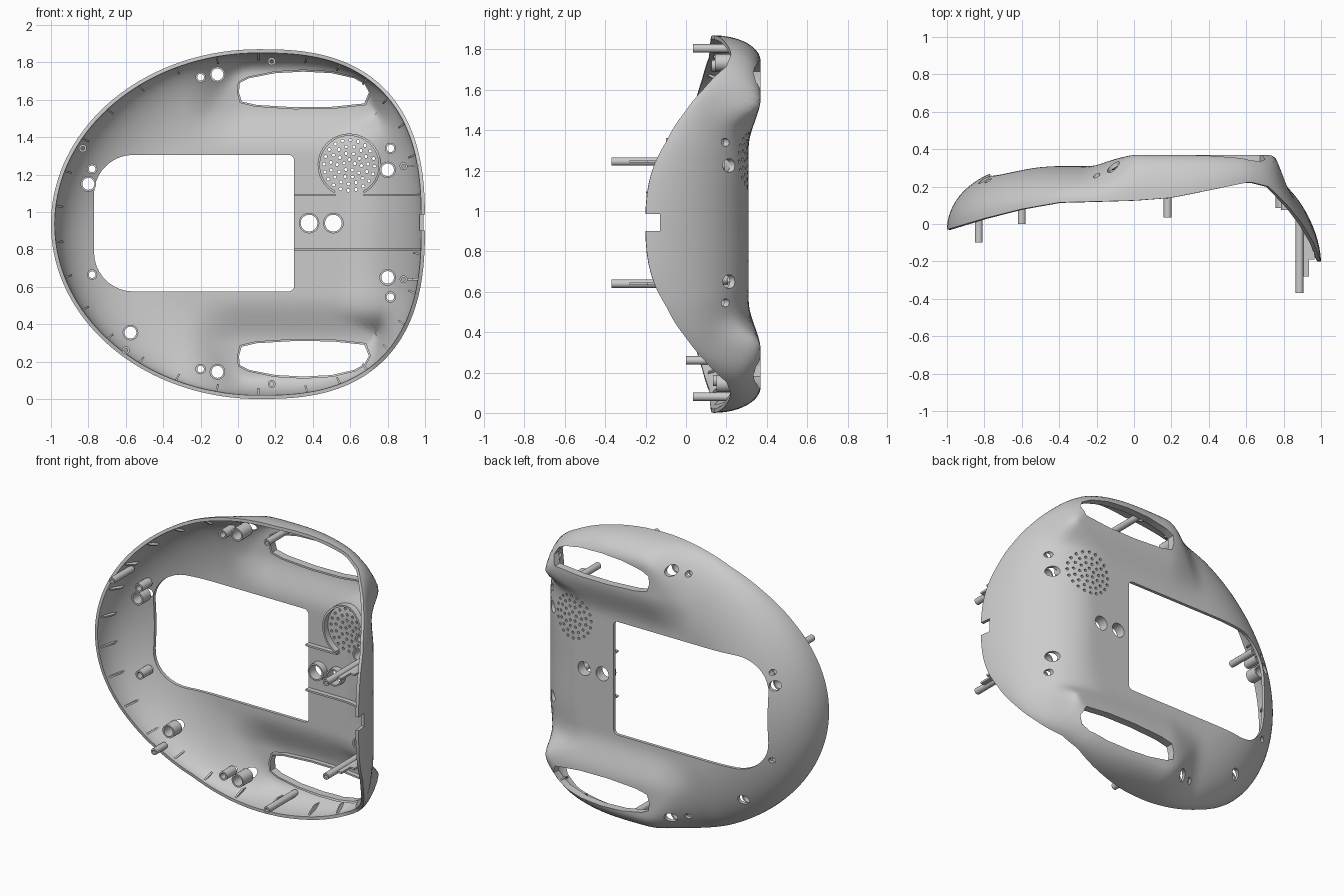
import bpy, bmesh, math

if "Cube" in bpy.data.objects:
    bpy.data.objects.remove(bpy.data.objects["Cube"])

CX, CZ, B = 0.11, 0.935, 0.935          # centre and half height of the outline
RIM = [(-1, -.03), (-.8, .03), (-.6, .08), (-.4, .115), (0, .125), (.2, .14), (.4, .18),
       (.62, .225), (.72, .2), (.83, .09), (.9, 0), (.96, -.1), (1, -.2)]


def step(a, b, v):
    t = max(0, min(1, (v - a) / (b - a)))
    return t * t * (3 - 2 * t)


def side(x):
    return (0.89, 2.6) if x > CX else (1.11, 2.0)


def outline(t):
    c, s = math.cos(t), math.sin(t)
    a, n = side(CX + c)
    return (CX + math.copysign(a * abs(c) ** (2 / n), c),
            CZ + math.copysign(B * abs(s) ** (2 / n), s))


def rim_y(x):
    for (x0, y0), (x1, y1) in zip(RIM, RIM[1:]):
        if x <= x1:
            return y0 + (y1 - y0) * max(0, x - x0) / (x1 - x0)
    return RIM[-1][1]


def surf(x, z):
    """Outer shell depth y at a point of the front plane."""
    dx, dz = x - CX, z - CZ
    a, n = side(x)
    g = max(1e-4, (abs(dx / a) ** n + abs(dz / B) ** n) ** (1 / n))
    d = max(0, 1 / g - 1) * math.hypot(dx, dz) if g > .05 else 1
    px = CX + dx / g
    grip = step(-.28, .03, x) * (1 - step(.74, .88, x))
    rad = .44 - .31 * grip * step(.45, .6, abs(dz))
    u = min(1, d / rad)
    f = (1 - (1 - u) ** 2) ** (.5 + .1 * step(.5, .9, px))
    base = .31 + .06 * grip * step(.38, .63, abs(dz))
    return rim_y(px) + (base - rim_y(px)) * f


def low_surf(x, z, r):
    """Lowest shell depth around a small disc."""
    return min(surf(x + a * r, z + b * r) for a in (-1, 0, 1) for b in (-1, 0, 1))


def make(name, verts, faces, smooth=True):
    me = bpy.data.meshes.new(name)
    me.from_pydata(verts, [], faces)
    bm = bmesh.new()
    bm.from_mesh(me)
    bmesh.ops.recalc_face_normals(bm, faces=bm.faces)
    bm.to_mesh(me)
    bm.free()
    ob = bpy.data.objects.new(name, me)
    bpy.context.collection.objects.link(ob)
    if smooth:
        finish(ob)
    return ob


def finish(ob):
    bpy.ops.object.select_all(action='DESELECT')
    ob.select_set(True)
    bpy.context.view_layer.objects.active = ob
    bpy.ops.object.shade_smooth_by_angle(angle=math.radians(35))


def circle(x, z, r, n=20):
    return [(x + r * math.cos(i * math.tau / n), z + r * math.sin(i * math.tau / n)) for i in range(n)]


def ring(name, outer, inner, y0, y1):
    """Tube along y; y0 and y1 are functions of the position."""
    n = len(outer)
    v = [(x, y(x, z), z) for loop, y in ((outer, y0), (outer, y1), (inner, y1), (inner, y0)) for x, z in loop]
    f = [(k * n + i, k * n + (i + 1) % n, (k + 1) % 4 * n + (i + 1) % n, (k + 1) % 4 * n + i)
         for k in range(4) for i in range(n)]
    return make(name, v, f)


cut_v, cut_f = [], []


def cut(pts, y0=-.1, y1=.6):
    """Add a prism along y to the shared cutter."""
    o, n = len(cut_v), len(pts)
    cut_v.extend([(x, y0, z) for x, z in pts] + [(x, y1, z) for x, z in pts])
    cut_f.extend([(o + i, o + (i + 1) % n, o + n + (i + 1) % n, o + n + i) for i in range(n)])
    cut_f.extend([tuple(range(o, o + n)), tuple(range(o + n, o + 2 * n))])


def strip(name, path, low, w=.012):
    """Thin wall on the inside of the shell; low(i) is the free edge depth."""
    v, f = [], []
    for i, (x, z) in enumerate(path):
        a, b = path[max(0, i - 1)], path[min(len(path) - 1, i + 1)]
        L = math.hypot(b[0] - a[0], b[1] - a[1])
        nx, nz = -(b[1] - a[1]) / L * w / 2, (b[0] - a[0]) / L * w / 2
        hi = surf(x, z) - .012
        lo = min(low(i), hi - .002)
        v += [(x + nx, lo, z + nz), (x + nx, hi, z + nz), (x - nx, hi, z - nz), (x - nx, lo, z - nz)]
    for i in range(len(path) - 1):
        f += [(4 * i + k, 4 * i + (k + 1) % 4, 4 * i + 4 + (k + 1) % 4, 4 * i + 4 + k) for k in range(4)]
    m = 4 * len(path)
    f += [(0, 1, 2, 3), (m - 4, m - 3, m - 2, m - 1)]
    return make(name, v, f)


# Shell: rings shrinking from the rim to the centre, thickened inward
SEG, RINGS = 144, 40
v, f = [], []
for k in range(RINGS):
    s = 1 - (k / RINGS) ** 1.7
    for i in range(SEG):
        px, pz = outline(i * math.tau / SEG)
        x, z = CX + s * (px - CX), CZ + s * (pz - CZ)
        v.append((x, surf(x, z), z))
v.append((CX, surf(CX, CZ), CZ))
for k in range(RINGS - 1):
    f += [(k * SEG + i, (k + 1) * SEG + i, (k + 1) * SEG + (i + 1) % SEG, k * SEG + (i + 1) % SEG)
          for i in range(SEG)]
f += [((RINGS - 1) * SEG + i, RINGS * SEG, (RINGS - 1) * SEG + (i + 1) % SEG) for i in range(SEG)]
shell = make("shell", v, f, False)
if shell.data.polygons[-1].normal.y < 0:
    shell.data.flip_normals()
sol = shell.modifiers.new("thickness", 'SOLIDIFY')
sol.thickness, sol.offset = .02, -1

# Display window
window = []
for x, z, r, a0 in ((.3, 1.305, .03, 0), (-.77, 1.305, .21, 90), (-.77, .575, .21, 180), (.3, .575, .03, 270)):
    ox, oz = x - math.copysign(r, x), z - math.copysign(r, z - CZ)
    window += [(ox + r * math.cos(math.radians(a0 + q)), oz + r * math.sin(math.radians(a0 + q)))
               for q in range(0, 91, 10)]
cut(window)

# Grip slots with inner lips that follow the shell
slot = [(.005, 1.64), (.01, 1.69), (.06, 1.715), (.2, 1.742), (.35, 1.75), (.5, 1.742), (.62, 1.715), (.675, 1.685),
        (.7, 1.64), (.675, 1.58), (.5, 1.562), (.3, 1.56), (.1, 1.572), (.02, 1.59)]
for name, flip in (("upper", False), ("lower", True)):
    pts = [(x, 2 * CZ - z if flip else z) for x, z in slot]
    cut(pts)
    mz = .216 if flip else 1.654
    big = [(.355 + (x - .355) * 1.03, mz + (z - mz) * 1.12) for x, z in pts]
    ring(name + "_grip_lip", big, pts, lambda x, z: surf(x, z) - .05, lambda x, z: surf(x, z) - .002)

# Screw holes with bosses: x, z, hole radius, boss length
for i, (x, z, r, h) in enumerate([(-.11, 1.735, .032, .1), (-.8, 1.15, .032, .08), (-.575, .355, .032, .08),
                                  (-.11, .145, .032, .1), (.8, 1.225, .034, .08), (.8, .65, .034, .08),
                                  (.38, .94, .045, .06), (.51, .94, .045, .06),
                                  (.815, 1.34, .02, .08), (.815, .545, .02, .08),
                                  (-.2, 1.72, .018, .1), (-.2, .16, .018, .1),
                                  (-.78, 1.23, .018, .1), (-.78, .665, .018, .1)]):
    cut(circle(x, z, r))
    top = low_surf(x, z, r + .01) - .004
    ring(f"hole_boss_{i}", circle(x, z, r + .01), circle(x, z, r), lambda a, b: top - h, lambda a, b: top)

# Long hollow pegs: x, z, free end depth
for i, (x, z, y) in enumerate([(.18, 1.805, .035), (.18, .08, .035), (-.83, 1.34, -.1), (-.6, .26, 0),
                               (.885, 1.245, -.37), (.885, .64, -.37)]):
    top = low_surf(x, z, .021) - .003
    ring(f"peg_{i}", circle(x, z, .021), circle(x, z, .01), lambda a, b: y, lambda a, b: top)

# Webs bracing the two long pegs
for z in (1.245, .64):
    strip("peg_web", [(.9, z), (.935, z)], lambda i: -.28)
    strip("peg_web_foot", [(.935, z), (.965, z)], lambda i: -.19)

# Speaker grille holes and retaining wall
SX, SZ = .595, 1.25
for r, n in ((.03, 5), (.065, 10), (.1, 15), (.135, 20)):
    for i in range(n):
        a = i * math.tau / n + r * 9
        cut(circle(SX + r * math.cos(a), SZ + r * math.sin(a), .009, 6))
arc = [(SX + .163 * math.cos(math.radians(a)), SZ + .163 * math.sin(math.radians(a))) for a in range(-62, 243, 8)]
strip("speaker_wall", arc, lambda i: surf(*arc[i]) - .06)

# Straight inner ribs
for x0, x1, z in ((.3, .52, 1.09), (.67, .975, 1.09), (.3, .975, .8)):
    path = [(x0 + (x1 - x0) * i / 14, z) for i in range(15)]
    strip("inner_rib", path, lambda i: surf(*path[i]) - .05 - .08 * step(.8, .97, path[i][0]))

# Small triangular fins around the rim
for k in range(30):
    px, pz = outline((k + .5) * math.tau / 30)
    L = math.hypot(px - CX, pz - CZ)
    path = [(px + (CX - px) * d / L, pz + (CZ - pz) * d / L) for d in (.01, .035, .06)]
    y0 = rim_y(px) + .012
    y2 = y0 + .5 * (surf(*path[2]) - y0)
    strip("rim_fin", path, lambda i: y0 + (y2 - y0) * (0, .25, 1)[i], .01)

# Cable notch in the right edge
cut([(.9, .9), (1.1, .9), (1.1, .985), (.9, .985)], -.4, -.13)

# Cut all openings in one pass
cutter = make("cutter", cut_v, cut_f, False)
cutter.hide_render = True
boo = shell.modifiers.new("openings", 'BOOLEAN')
boo.operation, boo.solver, boo.object = 'DIFFERENCE', 'EXACT', cutter
bpy.context.view_layer.objects.active = shell
for m in ("thickness", "openings"):
    bpy.ops.object.modifier_apply(modifier=m)
bpy.data.objects.remove(cutter)
finish(shell)
